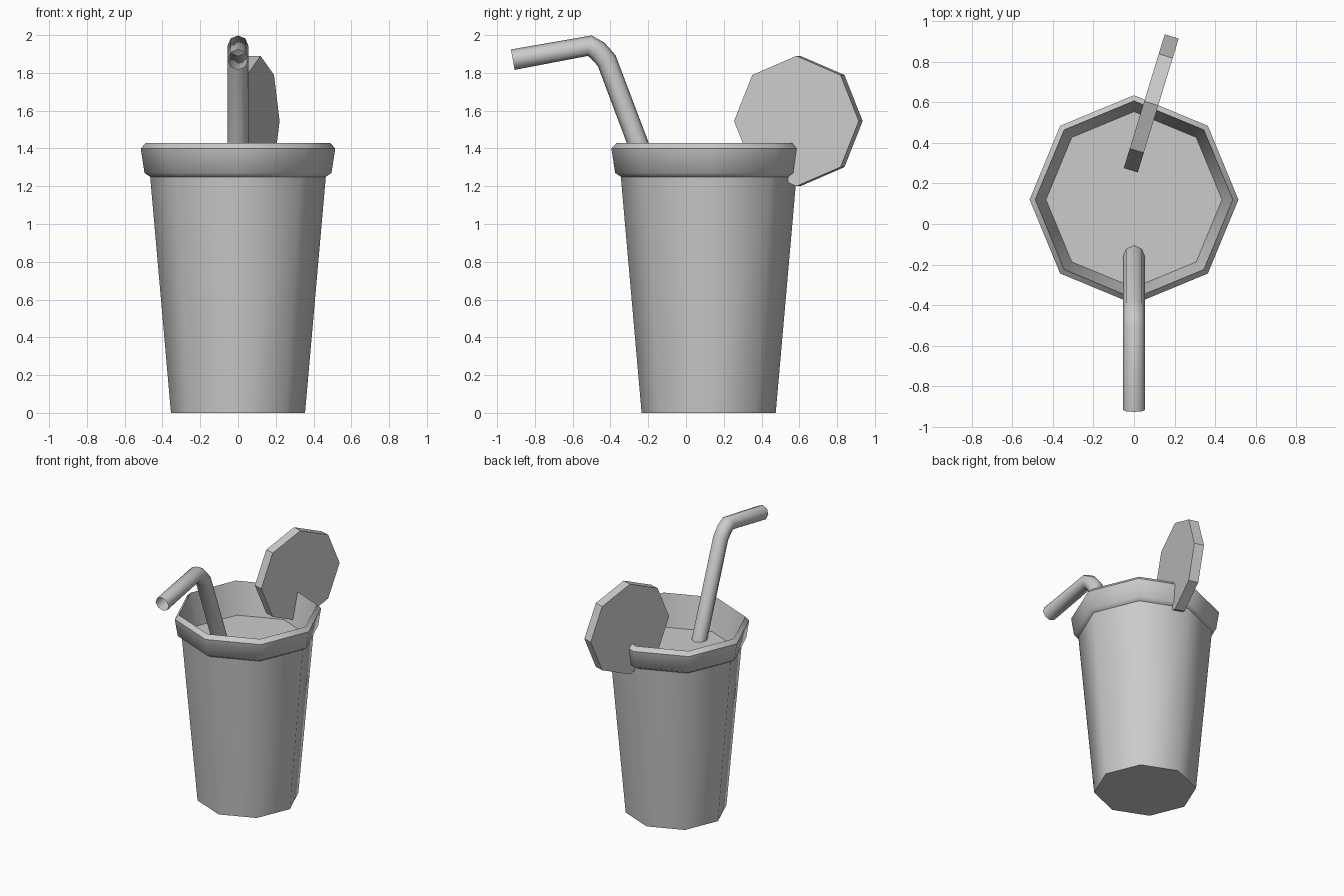
import bpy, bmesh
from math import cos, sin, radians, tau
from mathutils import Vector, Matrix

if "Cube" in bpy.data.objects:
    bpy.data.objects.remove(bpy.data.objects["Cube"])

SIDES = 8
CUP_Y = 0.12


def finish(name, bm, smooth=None):
    mesh = bpy.data.meshes.new(name)
    bm.to_mesh(mesh)
    bm.free()
    ob = bpy.data.objects.new(name, mesh)
    bpy.context.collection.objects.link(ob)
    if smooth:
        bpy.ops.object.select_all(action='DESELECT')
        ob.select_set(True)
        bpy.context.view_layer.objects.active = ob
        bpy.ops.object.shade_smooth_by_angle(angle=radians(smooth))
    return ob


def bridge(bm, rings):
    for a, b in zip(rings, rings[1:]):
        for i in range(SIDES):
            j = (i + 1) % SIDES
            bm.faces.new((a[i], a[j], b[j], b[i]))


def lathe(name, profile, smooth):
    """Eight-sided revolve of (radius, z) points, first ring capped."""
    bm = bmesh.new()
    rings = [[bm.verts.new((r * cos(tau * i / SIDES), CUP_Y + r * sin(tau * i / SIDES), z))
              for i in range(SIDES)] for r, z in profile]
    bridge(bm, rings)
    bm.faces.new(rings[0][::-1])
    return finish(name, bm, smooth)


# Cup: tapered body, overhanging rim, inner wall down past the drink
lathe("cup", [(0.355, 0), (0.465, 1.25), (0.495, 1.27), (0.515, 1.40),
              (0.487, 1.43), (0.43, 1.17)], 48)

# Drink surface
bm = bmesh.new()
bmesh.ops.create_circle(bm, cap_ends=True, segments=SIDES, radius=0.434,
                        matrix=Matrix.Translation((0, CUP_Y, 1.19)))
finish("drink", bm)

# Straw: open tube swept along a bent path in the yz plane
path = [Vector(p) for p in ((0, -0.15, 1.15), (0, -0.42, 1.865),
                            (0, -0.467, 1.918), (0, -0.51, 1.944), (0, -0.917, 1.87))]
bm = bmesh.new()
rings = []
for k, p in enumerate(path):
    before = (p - path[k - 1]).normalized() if k else None
    after = (path[k + 1] - p).normalized() if k < len(path) - 1 else None
    tangent = ((before or after) + (after or before)).normalized()
    side = Vector((1, 0, 0))
    up = tangent.cross(side)
    rings.append([bm.verts.new(p + 0.055 * (side * cos(tau * i / SIDES) + up * sin(tau * i / SIDES)))
                  for i in range(SIDES)])
bridge(bm, rings)
finish("straw", bm, 50)

# Fruit slice: octagonal disc standing on the rim, turned about z
bm = bmesh.new()
place = (Matrix.Translation((0.085, 0.595, 1.545)) @ Matrix.Rotation(radians(-17), 4, 'Z')
         @ Matrix.Rotation(radians(90), 4, 'Y'))
bmesh.ops.create_cone(bm, cap_ends=True, segments=SIDES, radius1=0.345, radius2=0.345,
                      depth=0.072, matrix=place)
finish("fruit_slice", bm)
